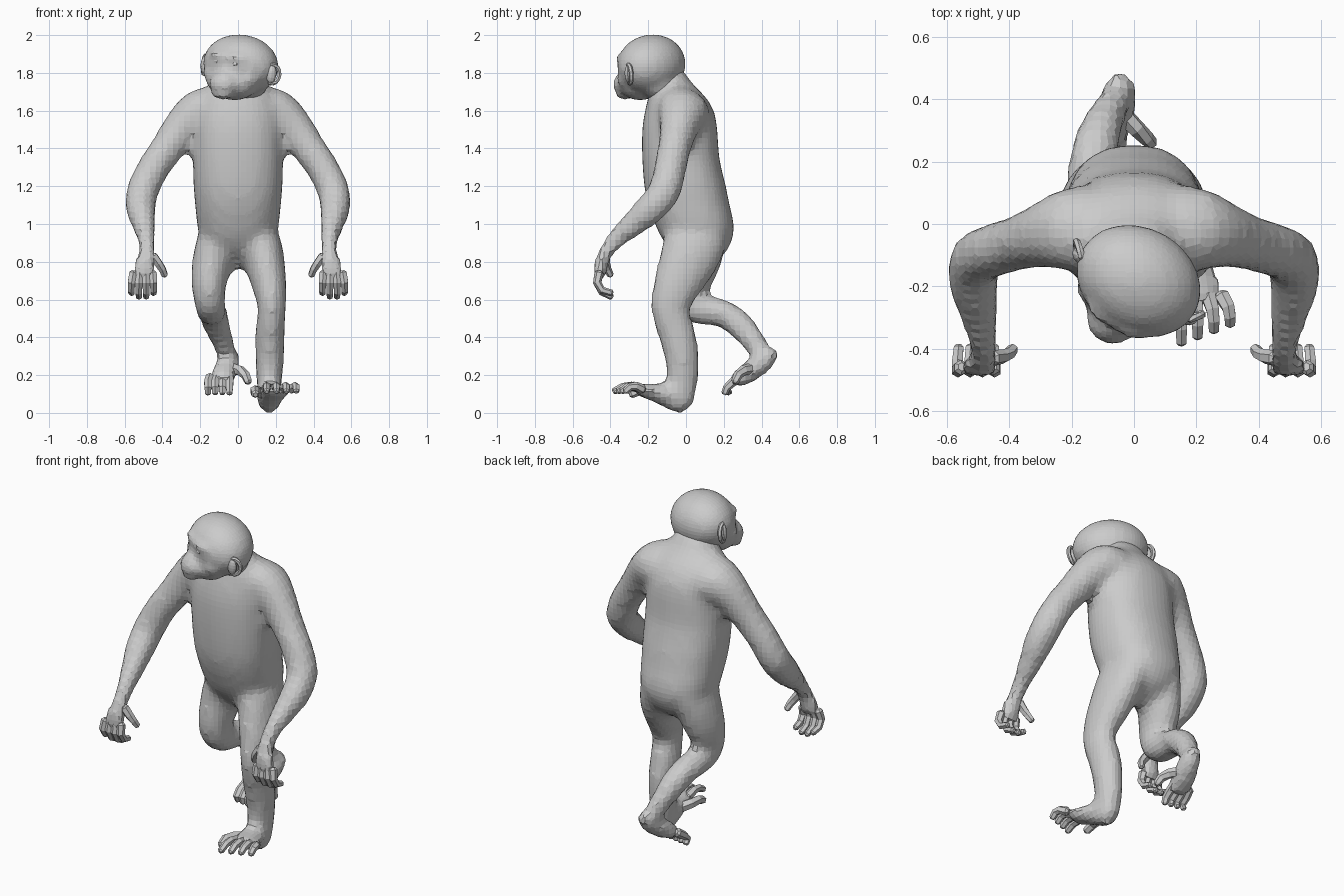
import bpy, bmesh, math
from mathutils import Vector, Matrix

if "Cube" in bpy.data.objects:
    bpy.data.objects.remove(bpy.data.objects["Cube"])


def finish(bm, name):
    bmesh.ops.recalc_face_normals(bm, faces=bm.faces)
    mesh = bpy.data.meshes.new(name)
    bm.to_mesh(mesh)
    bm.free()
    obj = bpy.data.objects.new(name, mesh)
    bpy.context.collection.objects.link(obj)
    return obj


def smooth_rows(rows, steps):
    """Catmull-Rom interpolation of (x, y, z, width, depth) rows."""
    out = []
    for i in range(len(rows) - 1):
        p = [rows[max(0, min(len(rows) - 1, i + k))] for k in (-1, 0, 1, 2)]
        for s in range(steps):
            t = s / steps
            out.append([0.5 * (2 * b + (c - a) * t + (2 * a - 5 * b + 4 * c - d) * t * t
                               + (3 * b - a - 3 * c + d) * t ** 3) for a, b, c, d in zip(*p)])
    return out + [list(rows[-1])]


def loft(name, rows, sides=14, steps=2, power=2.0, axis=None, side=1):
    """Skin elliptical rings along a path with rounded ends; side=-1 mirrors it in x."""
    def end(a, b):
        d = (Vector(a[:3]) - Vector(b[:3])).normalized() * min(a[3], a[4]) * 0.5
        return tuple(Vector(a[:3]) + d) + (a[3] * 0.55, a[4] * 0.55)
    first, last = end(rows[0], rows[1]), end(rows[-1], rows[-2])
    rows = [first] + smooth_rows(rows, steps) + [last]
    pts = [Vector(r[:3]) for r in rows]
    bm = bmesh.new()
    rings = []
    for i, r in enumerate(rows):
        t = axis or (pts[min(i + 1, len(pts) - 1)] - pts[max(i - 1, 0)]).normalized()
        u = Vector((1, 0, 0))
        u = (u - t * u.dot(t)).normalized()
        v = t.cross(u)
        ring = []
        for k in range(sides):
            a = 2 * math.pi * (k + 0.5) / sides
            c, s = math.cos(a), math.sin(a)
            c = math.copysign(abs(c) ** (2 / power), c)
            s = math.copysign(abs(s) ** (2 / power), s)
            p = pts[i] + u * (r[3] * c) + v * (r[4] * s)
            ring.append(bm.verts.new((p.x * side, p.y, p.z)))
        rings.append(ring)
    for a, b in zip(rings, rings[1:]):
        for k in range(sides):
            n = (k + 1) % sides
            bm.faces.new((a[k], a[n], b[n], b[k]))
    bm.faces.new(rings[0])
    bm.faces.new(rings[-1])
    return finish(bm, name)


def digit(name, points, r, side=1):
    n = len(points) - 1
    loft(name, [(*p, r * (1 - 0.3 * i / n), r * (1 - 0.3 * i / n)) for i, p in enumerate(points)],
         sides=6, steps=1, side=side)


def fuse(name, parts, voxel, rounds):
    """Join overlapping parts into one continuous, softly blended skin."""
    bpy.ops.object.select_all(action='DESELECT')
    for p in parts:
        p.select_set(True)
    bpy.context.view_layer.objects.active = parts[0]
    bpy.ops.object.join()
    obj = parts[0]
    obj.name = obj.data.name = name
    rm = obj.modifiers.new("skin", 'REMESH')
    rm.mode, rm.voxel_size = 'VOXEL', voxel
    sm = obj.modifiers.new("blend", 'SMOOTH')
    sm.factor, sm.iterations = 0.5, rounds


# torso, from crotch to neck
body = [loft("torso", [
    (0, .07, .79, .05, .06), (0, .07, .84, .13, .135), (0, .06, .92, .197, .187),
    (0, .045, 1.0, .218, .21), (0, .015, 1.1, .228, .217), (0, -.005, 1.2, .237, .217),
    (0, -.028, 1.35, .24, .205), (0, -.033, 1.5, .237, .2), (0, -.035, 1.6, .228, .183),
    (0, -.05, 1.68, .2, .148), (0, -.075, 1.74, .14, .112), (0, -.11, 1.81, .11, .1)],
    sides=22, power=2.3, axis=Vector((0, 0, 1)))]

# arms and hands, same on both sides
for side, tag in ((1, "left"), (-1, "right")):
    body.append(loft(tag + "_arm", [
        (.11, -.005, 1.62, .1, .14), (.2, -.015, 1.6, .118, .14), (.285, -.035, 1.52, .108, .108),
        (.368, -.06, 1.41, .092, .09), (.452, -.085, 1.29, .087, .088),
        (.507, -.115, 1.17, .087, .088), (.515, -.19, 1.08, .082, .083),
        (.499, -.28, 1.0, .065, .07), (.487, -.36, .93, .051, .054),
        (.482, -.42, .86, .047, .041)], side=side))
    body.append(loft(tag + "_palm", [
        (.48, -.415, .87, .046, .038), (.487, -.445, .81, .059, .039),
        (.497, -.455, .75, .068, .038), (.503, -.455, .71, .066, .032)], sides=10, side=side))
    for i in range(4):
        x = .452 + .034 * i
        drop = (.02, 0, 0, .02)[i]
        digit(f"{tag}_finger_{i + 1}", [
            (x, -.46, .74), (x + .005 * (i - 1), -.47, .69),
            (x + .006 * (i - 1), -.445, .64 + drop / 2),
            (x + .004 * (i - 1), -.395, .615 + drop)], .025, side)
    digit(tag + "_thumb", [(.45, -.43, .83), (.42, -.425, .79), (.4, -.415, .76),
                           (.388, -.4, .73)], .026, side)

# planted leg and foot
body.append(loft("left_leg", [
    (.11, .06, .95, .1, .165), (.125, .04, .88, .11, .165), (.145, 0, .78, .106, .153),
    (.168, -.055, .66, .091, .125), (.18, -.085, .55, .075, .103),
    (.17, -.058, .45, .079, .101), (.168, -.033, .36, .08, .098),
    (.167, -.02, .26, .076, .09), (.165, -.018, .17, .07, .084),
    (.165, -.02, .1, .063, .074)]))
body.append(loft("left_foot", [
    (.165, .02, .092, .053, .058), (.165, -.035, .082, .068, .088), (.17, -.1, .092, .073, .068),
    (.19, -.18, .11, .082, .047), (.212, -.255, .124, .086, .032)], sides=12))
for i in range(4):
    x = .152 + .043 * i
    digit(f"left_toe_{i + 1}", [
        (x, -.23, .125), (x + .007 * i, -.29 + .008 * i, .142),
        (x + .009 * i, -.335 + .013 * i, .138), (x + .009 * i, -.38 + .02 * i, .115)], .026)
digit("left_big_toe", [(.14, -.13, .1), (.1, -.19, .115), (.088, -.24, .12), (.092, -.29, .1)], .032)

# trailing leg and foot, bent at the knee
body.append(loft("right_leg", [
    (-.105, .07, .95, .1, .16), (-.12, .06, .88, .108, .152), (-.143, .04, .77, .105, .135),
    (-.155, .01, .66, .091, .113), (-.148, .02, .575, .083, .088), (-.14, .1, .54, .08, .078),
    (-.135, .19, .53, .078, .075), (-.115, .28, .47, .073, .075),
    (-.085, .35, .39, .06, .065), (-.06, .4, .315, .051, .056)]))
body.append(loft("right_foot", [
    (-.042, .458, .318, .048, .046), (-.05, .4, .265, .063, .06), (-.07, .335, .215, .07, .058),
    (-.088, .265, .175, .073, .045)], sides=12))
for i in range(4):
    x = -.045 - .034 * i
    digit(f"right_toe_{i + 1}", [
        (x, .29, .19), (x - .004 * i, .245, .16), (x - .004 * i, .215, .132),
        (x - .004 * i, .205 + .008 * i, .105)], .026)
digit("right_big_toe", [(-.035, .35, .235), (.01, .305, .225), (.04, .275, .2), (.055, .26, .165)], .031)
fuse("body", body, .03, 4)

# head, turned towards its right and slightly tilted
HEAD = (Matrix.Translation((.015, -.183, 1.843)) @ Matrix.Rotation(math.radians(-30), 4, 'Z')
        @ Matrix.Rotation(math.radians(7), 4, 'Y'))


def blob(name, loc, size, u=14, v=9, turn=0):
    bm = bmesh.new()
    m = (HEAD @ Matrix.Translation(loc) @ Matrix.Rotation(turn, 4, 'Z')
         @ Matrix.Diagonal((*size, 1)))
    bmesh.ops.create_uvsphere(bm, u_segments=u, v_segments=v, radius=1, matrix=m)
    return finish(bm, name)


head = [
    blob("skull", (0, 0, 0), (.21, .172, .16), 24, 14),
    blob("jaw", (0, -.07, -.09), (.145, .118, .098), 16, 10),
    blob("muzzle", (0, -.14, -.1), (.09, .09, .068)),
    blob("upper_lip", (0, -.185, -.115), (.066, .048, .024), 12, 6),
    blob("lower_lip", (0, -.172, -.157), (.062, .048, .028), 12, 6),
    blob("nose", (0, -.175, -.055), (.04, .034, .024), 10, 6),
    blob("nape", (0, .05, -.09), (.14, .11, .1), 14, 8)]
for s, tag in ((1, "left"), (-1, "right")):
    head.append(blob(tag + "_brow", (s * .055, -.142, .045), (.07, .036, .022), 10, 6, s * .25))
    head.append(blob(tag + "_cheek", (s * .1, -.09, -.06), (.065, .06, .06), 10, 6))
    blob(tag + "_eye", (s * .052, -.153, .012), (.024, .016, .014), 8, 6)
    # ear: a thin shell with a raised rim
    blob(tag + "_ear", (s * .205, -.025, -.025), (.028, .02, .048), 10, 8, s * .6)
    rim = []
    for k in range(9):
        a = math.radians(-100 + 25 * k)
        p = HEAD @ Vector((s * (.205 + .03 * math.cos(a)), -.02 + .03 * math.cos(a),
                           -.025 + .05 * math.sin(a)))
        rim.append((*p, .012, .012))
    loft(tag + "_ear_rim", rim, sides=6, steps=1)
fuse("head", head, .02, 3)
